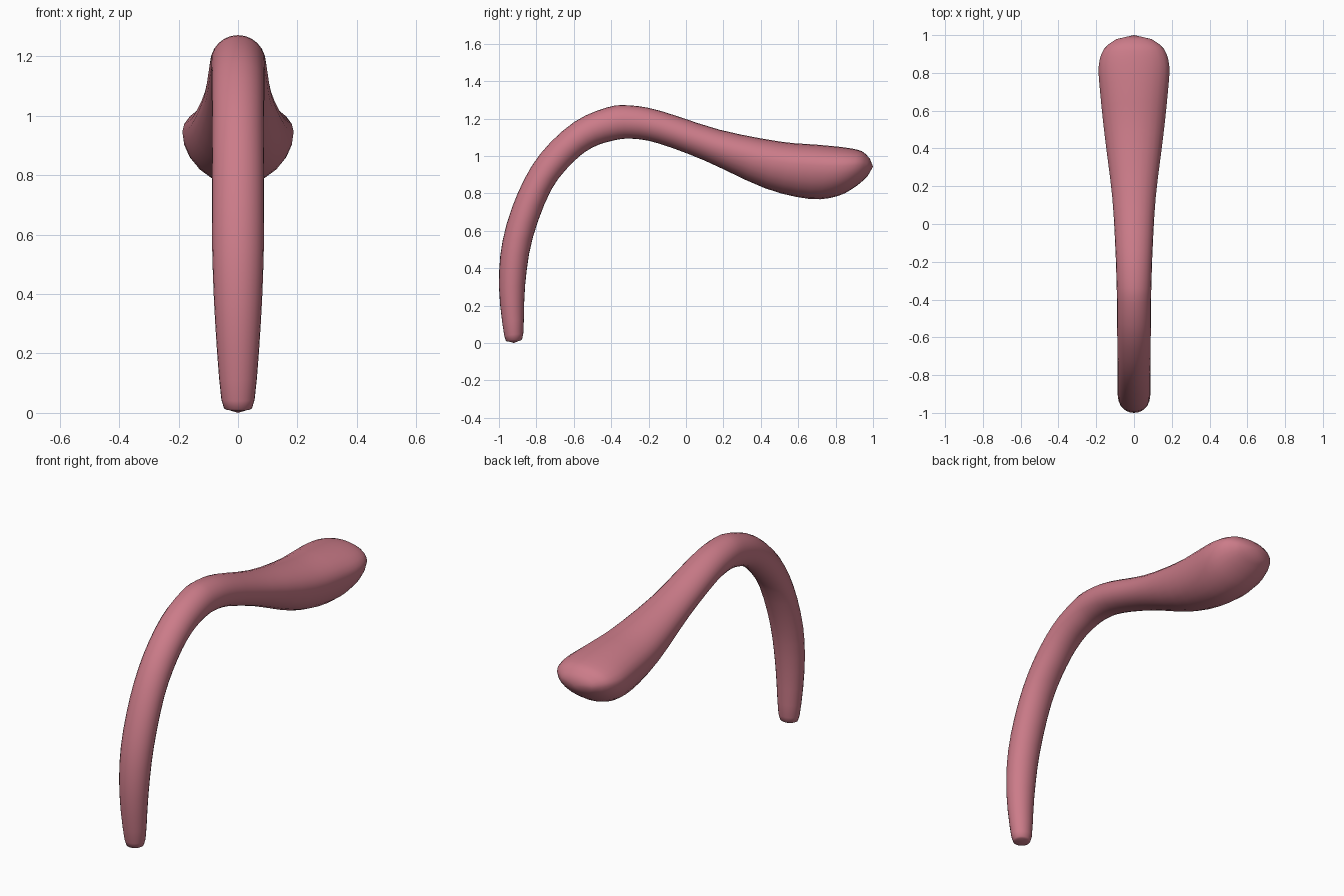
import bpy, bmesh, math
from mathutils import Vector

if "Cube" in bpy.data.objects:
    bpy.data.objects.remove(bpy.data.objects["Cube"])

# Cross-sections along the handle:
# outer (y, z), inner (y, z), half width, height fraction of the widest point
sections = [
    (-.95, .008, -.89, .012, .032, .5),
    (-.972, .04, -.87, .05, .056, .5),
    (-1.0, .30, -.86, .31, .077, .5),
    (-.98, .55, -.82, .56, .087, .5),
    (-.90, .80, -.72, .82, .088, .5),
    (-.78, 1.01, -.60, .97, .088, .5),
    (-.60, 1.18, -.50, 1.045, .089, .5),
    (-.42, 1.26, -.39, 1.082, .09, .5),
    (-.30, 1.27, -.29, 1.092, .093, .5),
    (-.14, 1.242, -.15, 1.068, .098, .5),
    (.18, 1.14, .10, .975, .115, .52),
    (.50, 1.077, .42, .828, .155, .58),
    (.70, 1.06, .66, .77, .178, .62),
    (.85, 1.045, .81, .785, .187, .62),
    (.94, 1.025, .91, .838, .158, .6),
    (.983, .985, .972, .893, .095, .55),
]
STEPS, SIDES = 3, 24


def spline(a, b, c, d, t):
    """Catmull-Rom blend of four section rows."""
    return [.5 * (2 * q + (r - p) * t + (2 * p - 5 * q + 4 * r - s) * t * t
                  + (3 * q - p - 3 * r + s) * t ** 3)
            for p, q, r, s in zip(a, b, c, d)]


# Smoothly interpolate the rows
rows, n = [], len(sections)
for i in range(n - 1):
    quad = [sections[min(max(i + k, 0), n - 1)] for k in (-1, 0, 1, 2)]
    rows += [spline(*quad, j / STEPS) for j in range(STEPS)]
rows.append(sections[-1])

# Loft the rings
bm = bmesh.new()
rings = []
for oy, oz, iy, iz, w, m in rows:
    outer, inner = Vector((0, oy, oz)), Vector((0, iy, iz))
    mid = inner.lerp(outer, m)
    ring = []
    for k in range(SIDES):
        a = 2 * math.pi * k / SIDES
        s = math.sin(a)
        side = (outer - mid) * s if s > 0 else (inner - mid) * -s
        ring.append(bm.verts.new(mid + side + Vector((w * math.cos(a), 0, 0))))
    rings.append(ring)
for r0, r1 in zip(rings, rings[1:]):
    for k in range(SIDES):
        j = (k + 1) % SIDES
        bm.faces.new((r0[k], r0[j], r1[j], r1[k]))

# Rounded end caps
for ring, tip in ((rings[0], (0, -.92, 0)), (rings[-1], (0, 1, .943))):
    v = bm.verts.new(tip)
    for k in range(SIDES):
        bm.faces.new((ring[k], ring[(k + 1) % SIDES], v))
bmesh.ops.recalc_face_normals(bm, faces=bm.faces)
for f in bm.faces:
    f.smooth = True

mesh = bpy.data.meshes.new("curved_handle")
bm.to_mesh(mesh)
bm.free()
handle = bpy.data.objects.new("curved_handle", mesh)
bpy.context.collection.objects.link(handle)

# Pink material
mat = bpy.data.materials.new("pink")
mat.diffuse_color = (.60, .20, .25, 1)
mat.use_nodes = True
mat.node_tree.nodes["Principled BSDF"].inputs["Base Color"].default_value = mat.diffuse_color
mesh.materials.append(mat)
